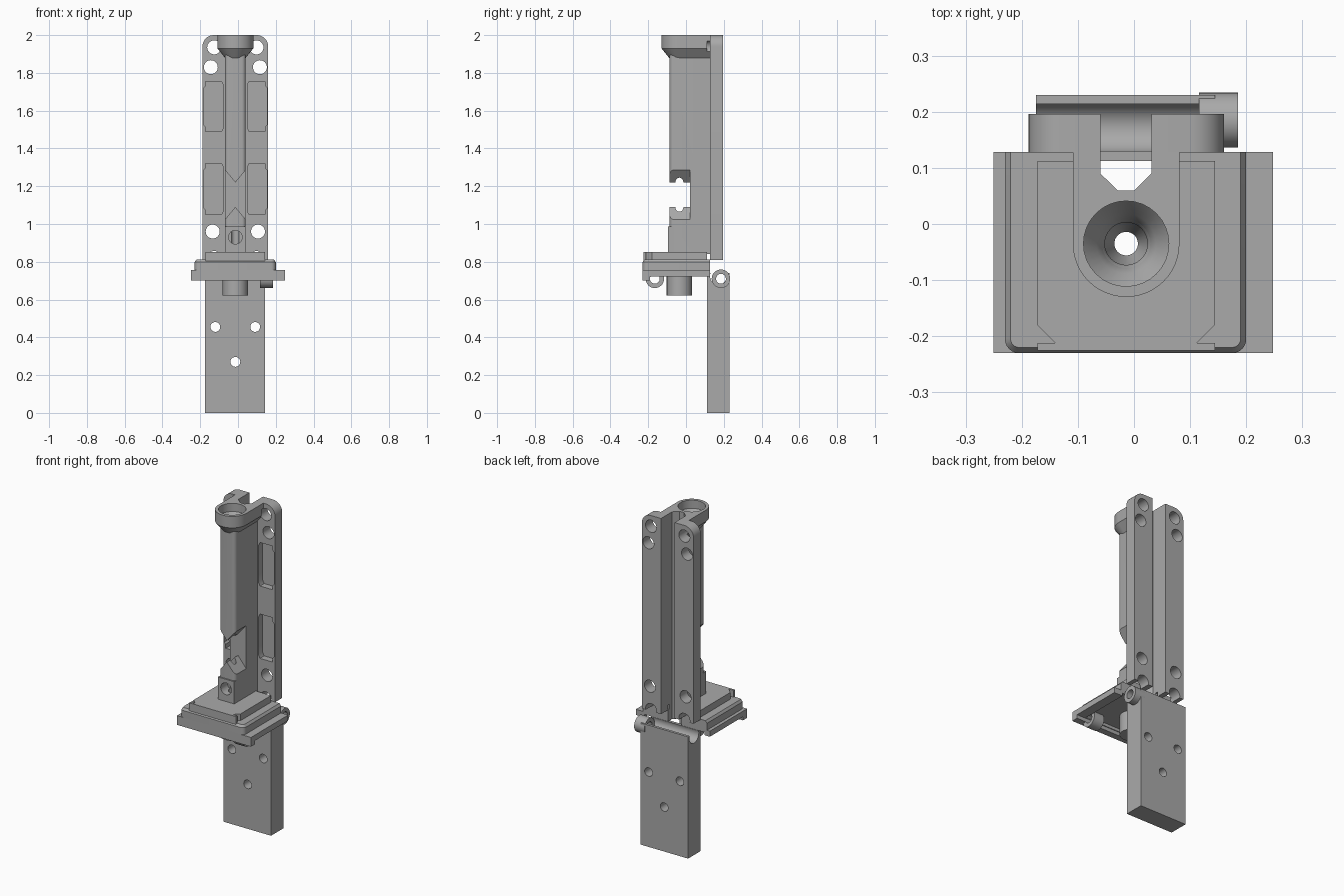
import bpy, bmesh, math
from mathutils import Vector

cube = bpy.data.objects.get("Cube")
if cube:
    bpy.data.objects.remove(cube)

grey = bpy.data.materials.new("plain_grey")
grey.use_nodes = True
tone = (0.4, 0.4, 0.4, 1)
grey.diffuse_color = tone
grey.node_tree.nodes["Principled BSDF"].inputs["Base Color"].default_value = tone

CX, CY = -0.014, -0.035      # axis of the upright bore


def make(name, bm):
    bmesh.ops.recalc_face_normals(bm, faces=bm.faces)
    mesh = bpy.data.meshes.new(name)
    bm.to_mesh(mesh)
    bm.free()
    mesh.materials.append(grey)
    obj = bpy.data.objects.new(name, mesh)
    bpy.context.collection.objects.link(obj)
    return obj


def place(axis, u, v, w):
    return Vector({"x": (w, u, v), "y": (u, w, v), "z": (u, v, w)}[axis])


def loft(name, axis, rings):
    """Skin a stack of equal outlines, given as (outline, level)."""
    bm = bmesh.new()
    loops = [[bm.verts.new(place(axis, u, v, w)) for u, v in pts] for pts, w in rings]
    bm.faces.new(loops[0])
    bm.faces.new(loops[-1])
    n = len(loops[0])
    for a, b in zip(loops, loops[1:]):
        for i in range(n):
            j = (i + 1) % n
            bm.faces.new((a[i], a[j], b[j], b[i]))
    return make(name, bm)


def prism(name, axis, pts, lo, hi):
    return loft(name, axis, [(pts, lo), (pts, hi)])


def box(name, x0, x1, y0, y1, z0, z1):
    return prism(name, "z", [(x0, y0), (x1, y0), (x1, y1), (x0, y1)], z0, z1)


def arc(u, v, r, start=0, end=360, n=32):
    steps = n if end - start == 360 else n + 1
    angles = [math.radians(start + (end - start) * i / n) for i in range(steps)]
    return [(u + r * math.cos(a), v + r * math.sin(a)) for a in angles]


def rod(name, axis, u, v, r, lo, hi):
    return prism(name, axis, arc(u, v, r), lo, hi)


def modify(obj, tools, operation="DIFFERENCE"):
    bpy.context.view_layer.objects.active = obj
    for tool in tools:
        mod = obj.modifiers.new("shape", "BOOLEAN")
        mod.operation, mod.object, mod.solver = operation, tool, "EXACT"
        bpy.ops.object.modifier_apply(modifier=mod.name)
        bpy.data.objects.remove(tool)
    return obj


def channel():
    pts = [(-0.06, 0.25), (-0.06, 0.09), (-0.029, 0.06),
           (0.001, 0.06), (0.031, 0.09), (0.031, 0.25)]
    return prism("channel_cutter", "z", pts, 0.6, 2.1)


def bore():
    profile = [(0.076, 2.05), (0.076, 1.95), (0.053, 1.92), (0.038, 1.89),
               (0.038, 1.36), (0.021, 1.33), (0.021, 0.55)]
    return loft("bore_cutter", "z", [(arc(CX, CY, r), z) for r, z in profile])


def u_shape(r, back=0.135):
    return arc(CX, CY, r, 180, 360, 24) + [(CX + r, back), (CX - r, back)]


# Back plate with rounded top corners, pockets and screw holes
outline = ([(-0.188, 0.81), (0.16, 0.81)] + arc(0.1, 1.94, 0.06, 0, 90, 8)
           + arc(-0.128, 1.94, 0.06, 90, 180, 8))
plate = prism("back_plate", "y", outline, 0.127, 0.196)
cuts = [channel()]
for side in (-1, 1):
    for offset, z in ((0.112, 1.935), (0.13, 1.83), (0.12, 0.96), (0.112, 0.82)):
        cuts.append(rod("hole_cutter", "y", CX + side * offset, z, 0.037, 0.1, 0.25))
    for low, high in ((1.05, 1.32), (1.49, 1.755)):
        x0, x1 = CX + side * 0.063, CX + side * 0.168
        e = side * 0.01
        pts = [(x0 + e, low), (x1 - e, low), (x1 - e, low + 0.025), (x1, low + 0.035),
               (x1, high - 0.035), (x1 - e, high - 0.025), (x1 - e, high), (x0 + e, high),
               (x0, high - 0.02), (x0, low + 0.02)]
        cuts.append(prism("pocket_cutter", "y", pts, 0.1, 0.167))
modify(plate, cuts)

# Upright column with rounded front corners and a V-ended window
section = ([(-0.069, 0.135)] + arc(-0.047, -0.065, 0.022, 180, 270, 6)
           + arc(0.019, -0.065, 0.022, 270, 360, 6) + [(0.041, 0.135)])
column = prism("column", "z", section, 0.84, 1.9)
window = prism("window_cutter", "y", [(-0.089, 1.0), (CX, 1.09), (0.061, 1.0),
               (0.061, 1.31), (CX, 1.22), (-0.089, 1.31)], -0.2, 0.02)
modify(column, [window, bore(), channel()])

# Lower block in front of the column, with a cross hole
block = box("column_foot", -0.069, 0.041, -0.095, 0.05, 0.84, 0.988)
modify(block, [bore(), rod("cross_hole_cutter", "y", CX, 0.93, 0.036, -0.2, -0.03)])
modify(column, [rod("cross_hole_cutter", "y", CX, 0.93, 0.036, -0.2, -0.03)])

# Funnel cup at the top of the column
cup = loft("funnel_cup", "z", [(u_shape(0.055), 1.88), (u_shape(0.095), 1.93),
                                (u_shape(0.095), 2.0)])
cup_holes = [rod("hole_cutter", "y", CX + s * 0.112, 1.935, 0.037, 0.11, 0.25)
             for s in (-1, 1)]
modify(cup, [bore(), channel()] + cup_holes)

# Stepped base: hollow flange, middle slab, raised top
flange = box("base_flange", -0.25, 0.248, -0.23, 0.128, 0.70, 0.756)
modify(flange, [box("hollow_cutter", -0.215, 0.19, -0.185, 0.2, 0.6, 0.74),
                box("side_relief_cutter", -0.3, 0.3, -0.19, 0.2, 0.6, 0.722),
                bore(), channel()])


def slab_outline(e):
    return (arc(-0.205, -0.205, 0.025 - e, 180, 270, 6)
            + arc(0.175, -0.205, 0.025 - e, 270, 360, 6)
            + [(0.2 - e, 0.128), (-0.23 + e, 0.128)])


slab = loft("base_slab", "z", [(slab_outline(0), 0.75), (slab_outline(0), 0.798),
                                (slab_outline(0.01), 0.812)])
modify(slab, [bore(), channel()])
raised = prism("base_raised_top", "z", [(-0.172, 0.112), (-0.172, -0.18), (-0.14, -0.212),
               (-0.172, -0.212), (-0.172, -0.225), (0.144, -0.225), (0.144, -0.212),
               (0.112, -0.212), (0.144, -0.18), (0.144, 0.112)], 0.80, 0.853)
modify(raised, [bore(), channel()])

# Spigot below the base
modify(rod("spigot", "z", CX, CY, 0.067, 0.622, 0.77), [bore()])

# Hinge knuckles at front and rear
for name, y in (("front_knuckle", -0.165), ("rear_knuckle", 0.185)):
    knuckle = rod(name, "x", y, 0.71, 0.049, 0.116, 0.185)
    modify(knuckle, [rod("pin_cutter", "x", y, 0.71, 0.026, 0.0, 0.3)])

# Hanging block with a hinge groove along its top and three holes
hanger = box("hanging_block", -0.175, 0.144, 0.112, 0.23, 0.0, 0.74)
holes = [rod("hole_cutter", "y", x, z, 0.026, 0.0, 0.3)
         for x, z in ((-0.12, 0.455), (0.091, 0.455), (CX, 0.27))]
groove = rod("groove_cutter", "x", 0.172, 0.725, 0.045, -0.3, 0.3)
modify(hanger, holes + [groove])

# Smooth the round surfaces, keep the edges crisp
for obj in bpy.context.collection.objects:
    obj.select_set(obj.type == "MESH" and obj.data.materials[:] == [grey])
bpy.ops.object.shade_smooth_by_angle(angle=math.radians(30))
